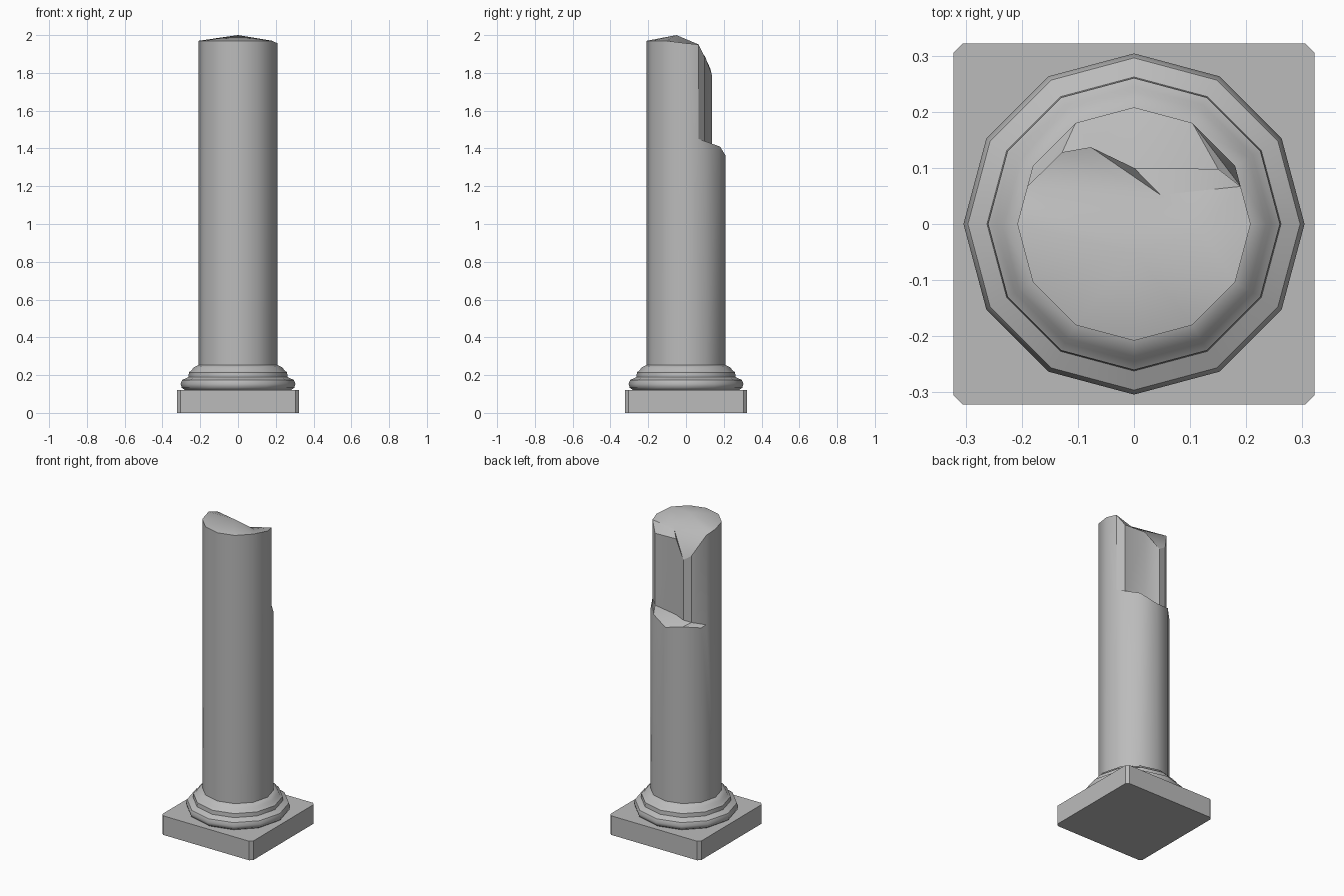
import bpy, bmesh, math

if "Cube" in bpy.data.objects:
    bpy.data.objects.remove(bpy.data.objects["Cube"])

SIDES = 12
RADIUS = 0.208

stone = bpy.data.materials.new("grey stone")
stone.use_nodes = True
colour = (0.5, 0.5, 0.5, 1)
stone.diffuse_color = colour
stone.node_tree.nodes["Principled BSDF"].inputs["Base Color"].default_value = colour


def finish(bm, name, angle):
    bmesh.ops.recalc_face_normals(bm, faces=bm.faces)
    mesh = bpy.data.meshes.new(name)
    bm.to_mesh(mesh)
    bm.free()
    mesh.materials.append(stone)
    ob = bpy.data.objects.new(name, mesh)
    bpy.context.collection.objects.link(ob)
    bpy.ops.object.select_all(action="DESELECT")
    ob.select_set(True)
    bpy.context.view_layer.objects.active = ob
    bpy.ops.object.shade_smooth_by_angle(angle=math.radians(angle))
    return ob


def on_circle(i, r, z):
    a = math.tau * i / SIDES
    return (r * math.cos(a), r * math.sin(a), z)


# Square plinth with chamfered corners
bm = bmesh.new()
bmesh.ops.create_cube(bm, size=1)
for v in bm.verts:
    v.co = (v.co.x * 0.644, v.co.y * 0.644, (v.co.z + 0.5) * 0.122)
upright = [e for e in bm.edges if abs(e.verts[0].co.z - e.verts[1].co.z) > 0.1]
bmesh.ops.bevel(bm, geom=upright, offset=0.017, segments=1, affect="EDGES")
finish(bm, "plinth", 30)

# Moulded base turned from a profile of radius and height
profile = [(0.28, 0.12), (0.298, 0.133), (0.304, 0.153), (0.296, 0.174),
           (0.262, 0.19), (0.26, 0.215), (0.245, 0.226), (0.236, 0.24),
           (0.205, 0.256)]
bm = bmesh.new()
rings = [[bm.verts.new(on_circle(i, r, z)) for i in range(SIDES)] for r, z in profile]
for low, high in zip(rings, rings[1:]):
    for i in range(SIDES):
        j = (i + 1) % SIDES
        bm.faces.new((low[i], low[j], high[j], high[i]))
bm.faces.new(rings[0])
bm.faces.new(rings[-1])
finish(bm, "base_moulding", 38)

# Broken shaft: intact front, notched back
bm = bmesh.new()
foot = [bm.verts.new(on_circle(i, RADIUS, 0.25)) for i in range(SIDES)]
ledge_z = [1.387, 1.41, 1.365, 1.385, 1.37]
ledge = [bm.verts.new(on_circle(i + 1, RADIUS, z)) for i, z in enumerate(ledge_z)]
rim_z = [1.97] * 6 + [1.957]
rim = [bm.verts.new(on_circle(i + 6, RADIUS, z)) for i, z in enumerate(rim_z)]

# Fracture wall from the left side to the right: x, y, bottom, top
fracture = [(0.19, 0.067, 1.45, 1.95), (0.15, 0.098, 1.425, 1.885),
            (0, 0.10, 1.405, 1.89), (-0.077, 0.137, 1.405, 1.79),
            (-0.128, 0.128, 1.40, 1.825), (-0.19, 0.067, 1.378, 1.95)]
low = [bm.verts.new((x, y, b)) for x, y, b, t in fracture]
top = [bm.verts.new((x, y, t)) for x, y, b, t in fracture]
for i in range(5):
    bm.faces.new((low[i], low[i + 1], top[i + 1], top[i]))

# Outer sides
for i in range(6):
    bm.faces.new((foot[i + 6], foot[(i + 7) % SIDES], rim[i + 1], rim[i]))
for i in range(4):
    bm.faces.new((foot[i + 1], foot[i + 2], ledge[i + 1], ledge[i]))
bm.faces.new((foot[0], foot[1], ledge[0], low[0], top[0], rim[6]))
bm.faces.new((foot[5], foot[6], rim[0], top[5], low[5], ledge[4]))
bm.faces.new(foot)

# Ledge at the foot of the notch
for face in ((low[0], ledge[0], ledge[1]), (low[0], ledge[1], low[1]),
             (low[1], ledge[1], low[2]), (low[2], ledge[1], ledge[2]),
             (low[2], ledge[2], low[3]), (low[3], ledge[2], ledge[3]),
             (low[3], ledge[3], low[4]), (low[4], ledge[3], low[5]),
             (low[5], ledge[3], ledge[4])):
    bm.faces.new(face)

# Jagged crown
peak = bm.verts.new((0, -0.05, 2))
hollow = bm.verts.new((0.047, 0.052, 1.92))
dip = bm.verts.new((0.12, -0.01, 1.95))
for i in range(5):
    bm.faces.new((peak, rim[i], rim[i + 1]))
for i in range(5):
    bm.faces.new((hollow, top[i], top[i + 1]))
for face in ((peak, rim[5], dip), (dip, rim[5], rim[6]), (dip, rim[6], top[0]),
             (dip, top[0], hollow), (peak, dip, hollow),
             (peak, hollow, top[5]), (peak, top[5], rim[0])):
    bm.faces.new(face)
finish(bm, "broken_shaft", 32)
